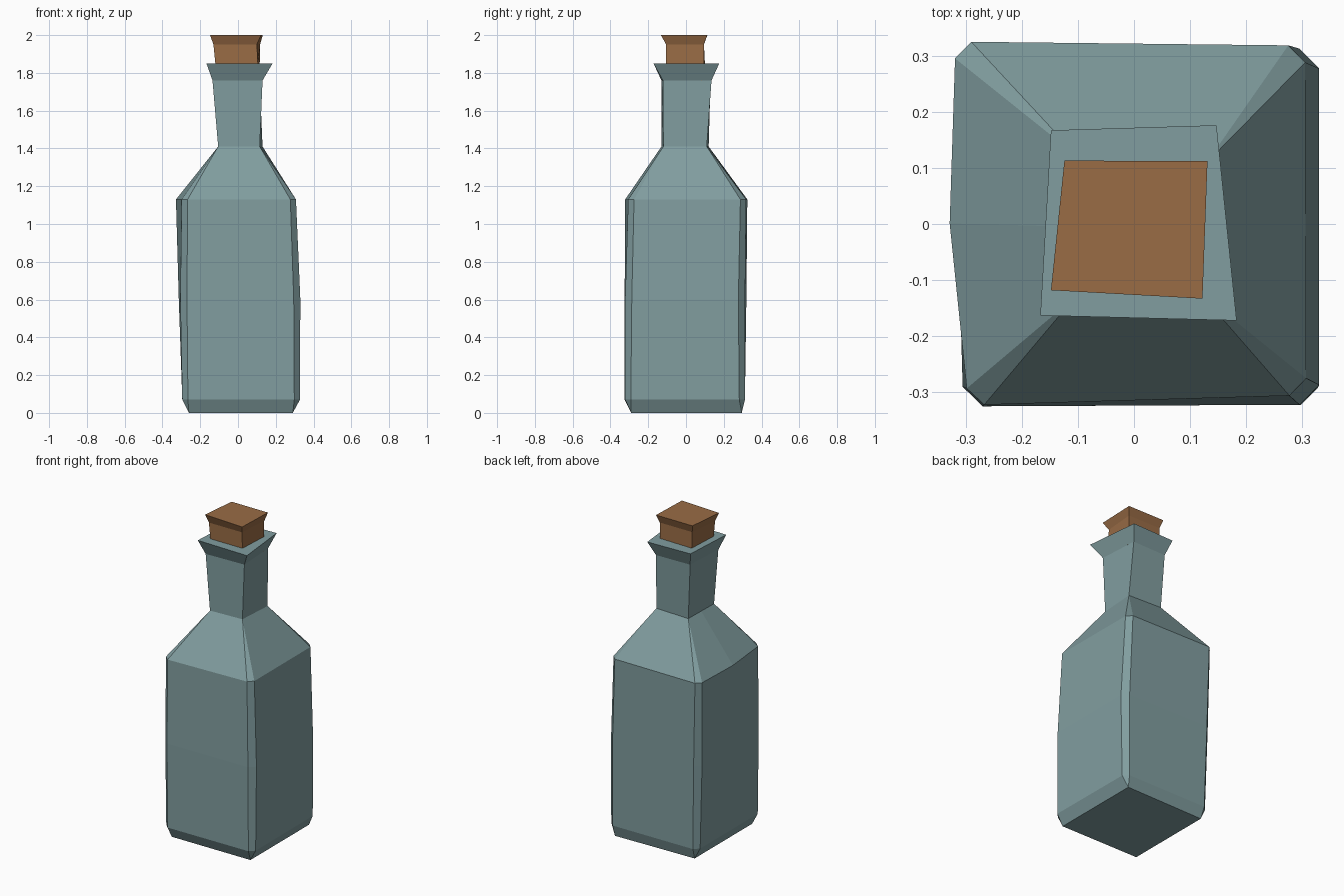
import bpy, bmesh
from mathutils import Vector

if "Cube" in bpy.data.objects:
    bpy.data.objects.remove(bpy.data.objects["Cube"])


def material(name, color):
    m = bpy.data.materials.new(name)
    m.diffuse_color = color
    m.use_nodes = True
    m.node_tree.nodes["Principled BSDF"].inputs["Base Color"].default_value = m.diffuse_color
    return m


def ring_points(z, corners, cut, bulge):
    """Wonky quad with cut corners; left side may bow outward by bulge."""
    pts = [Vector((x, y, z)) for x, y in corners]
    out = []
    for i, p in enumerate(pts):
        for q in (pts[i - 1], pts[(i + 1) % 4]):
            out.append(p + (q - p).normalized() * cut)
    out.append((out[-1] + out[0]) / 2 + Vector((-bulge, 0, 0)))
    return out


def loft(name, rings, mat):
    bm = bmesh.new()
    loops = [[bm.verts.new(p) for p in ring_points(*r)] for r in rings]
    n = len(loops[0])
    for a, b in zip(loops, loops[1:]):
        for i in range(n):
            j = (i + 1) % n
            bm.faces.new((a[i], a[j], b[j], b[i]))
    bm.faces.new(loops[0][::-1])
    bm.faces.new(loops[-1])
    bmesh.ops.remove_doubles(bm, verts=bm.verts, dist=0.0005)
    bmesh.ops.recalc_face_normals(bm, faces=bm.faces)
    mesh = bpy.data.meshes.new(name)
    bm.to_mesh(mesh)
    bm.free()
    ob = bpy.data.objects.new(name, mesh)
    mesh.materials.append(mat)
    bpy.context.collection.objects.link(ob)
    return ob


glass = material("glass", (0.22, 0.34, 0.35, 1))
cork = material("cork", (0.32, 0.15, 0.06, 1))

# Bottle: base, cut-corner body, shoulders, neck, flared lip
# ring = height, corners (front left, front right, back right, back left), cut, bulge
loft("bottle", [
    (0.00, [(-.26, -.29), (.29, -.29), (.29, .295), (-.26, .285)], 0, 0),
    (0.07, [(-.295, -.325), (.328, -.322), (.325, .312), (-.295, .31)], .03, 0),
    (0.60, [(-.305, -.325), (.33, -.322), (.33, .312), (-.312, .32)], .035, .005),
    (1.13, [(-.297, -.323), (.307, -.305), (.305, .318), (-.32, .325)], .03, .02),
    (1.41, [(-.105, -.13), (.115, -.12), (.13, .11), (-.10, .12)], 0, 0),
    (1.76, [(-.135, -.13), (.13, -.122), (.115, .135), (-.12, .13)], 0, 0),
    (1.85, [(-.167, -.163), (.183, -.172), (.147, .176), (-.148, .167)], 0, 0),
], glass)

# Cork: plug seated in the neck with a flared top
loft("cork", [
    (1.76, [(-.10, -.09), (.09, -.09), (.119, .085), (-.10, .09)], 0, 0),
    (1.85, [(-.12, -.105), (.105, -.105), (.115, .095), (-.11, .10)], 0, 0),
    (1.95, [(-.13, -.105), (.10, -.105), (.117, .095), (-.11, .095)], 0, 0),
    (2.00, [(-.148, -.118), (.122, -.133), (.131, .112), (-.124, .113)], 0, 0),
], cork)
